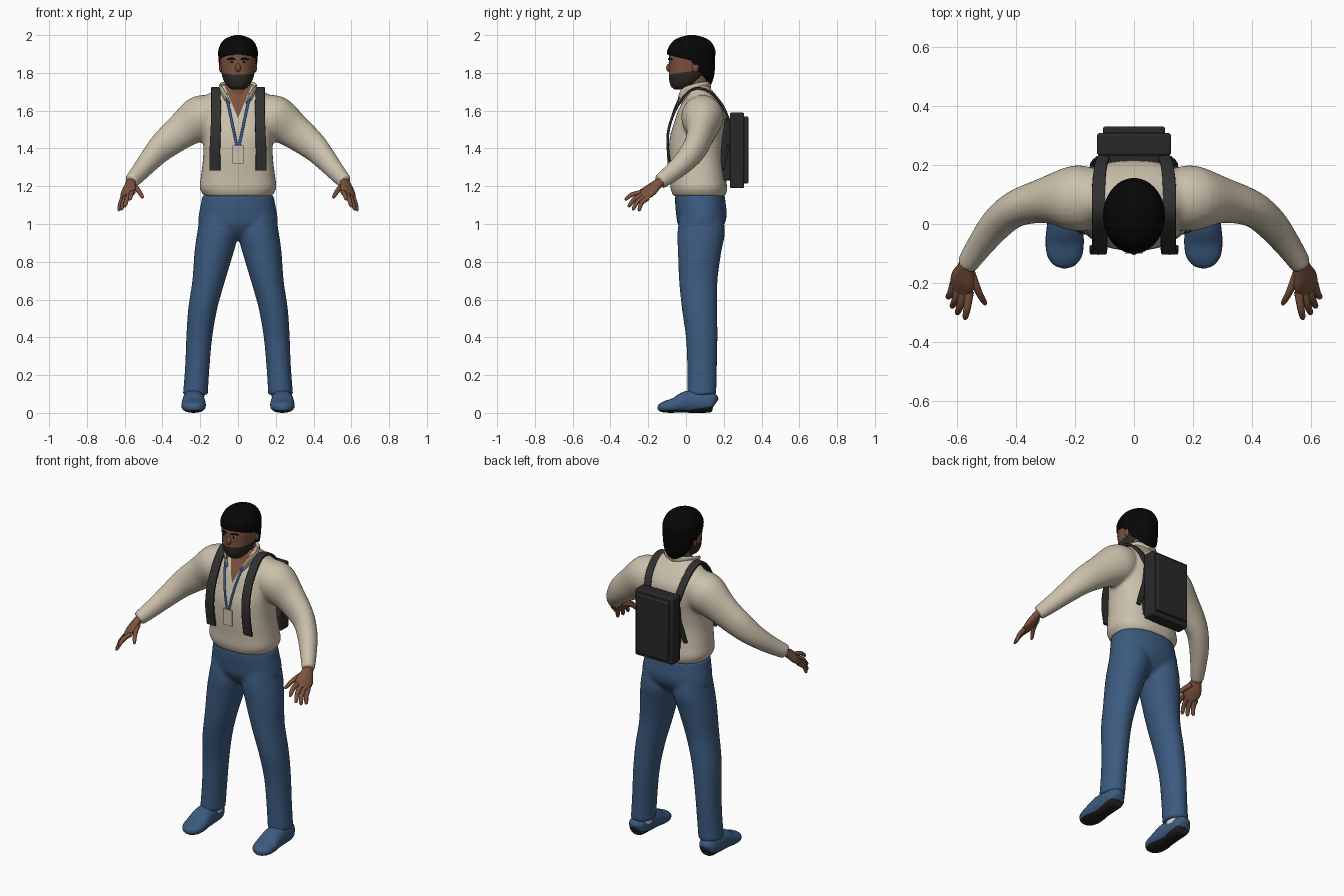
import bpy, bmesh, math
from mathutils import Vector

old = bpy.data.objects.get("Cube")
if old:
    bpy.data.objects.remove(old, do_unlink=True)


def material(name, *rgb):
    m = bpy.data.materials.new(name)
    m.use_nodes = True
    m.diffuse_color = (*rgb, 1)
    bsdf = m.node_tree.nodes["Principled BSDF"]
    bsdf.inputs["Base Color"].default_value = (*rgb, 1)
    bsdf.inputs["Roughness"].default_value = 0.8
    return m


CREAM = material("cream_cloth", .60, .53, .41)
DENIM = material("blue_denim", .044, .103, .212)
SKIN = material("brown_skin", .2, .085, .048)
HAIR = material("black_hair", .002, .002, .002)
BEARD = material("dark_beard", .028, .023, .018)
PACK = material("pack_black", .022, .022, .022)
STRAP = material("strap_grey", .03, .03, .03)
WHITE = material("off_white", .72, .70, .64)
CORD = material("cord_blue", .03, .1, .28)
SOLE = material("sole_black", .015, .014, .013)


def smooth_sections(secs, steps):
    """Catmull-Rom interpolation of (x, y, z, a, b) sections."""
    out = []
    for i in range(len(secs) - 1):
        p0, p1, p2, p3 = (Vector(secs[min(max(j, 0), len(secs) - 1)]) for j in range(i - 1, i + 3))
        for k in range(steps):
            t = k / steps
            out.append(p1 + (p2 - p0) * (t / 2) + (p0 * 2 - p1 * 5 + p2 * 4 - p3) * (t * t / 2)
                       + (p1 * 3 - p0 - p2 * 3 + p3) * (t ** 3 / 2))
    return out + [Vector(secs[-1])]


def loft(bm, secs, side=None, power=2, n=24, steps=4):
    """Skin ellipses along sections; level rings unless a side vector is given."""
    pts = smooth_sections(secs, steps)
    rings = []
    for i, p in enumerate(pts):
        u, v = Vector((1, 0, 0)), Vector((0, 1, 0))
        if side:
            t = Vector(pts[min(i + 1, len(pts) - 1)][:3]) - Vector(pts[max(i - 1, 0)][:3])
            v = t.cross(Vector(side)).normalized()
            u = v.cross(t).normalized()
        ring = []
        for k in range(n):
            c, s = math.cos(math.tau * k / n), math.sin(math.tau * k / n)
            ca = math.copysign(abs(c) ** (2 / power), c) * p[3]
            sb = math.copysign(abs(s) ** (2 / power), s) * p[4]
            ring.append(bm.verts.new(Vector(p[:3]) + u * ca + v * sb))
        rings.append(ring)
    for r, q in zip(rings, rings[1:]):
        for k in range(n):
            bm.faces.new((r[k], r[(k + 1) % n], q[(k + 1) % n], q[k]))
    bm.faces.new(rings[0])
    bm.faces.new(rings[-1])


def shade(ob):
    ob.data.shade_smooth()
    ob.data.set_sharp_from_angle(angle=math.radians(50))


def finish(name, bm, *mats, mirror=False):
    bmesh.ops.recalc_face_normals(bm, faces=bm.faces[:])
    me = bpy.data.meshes.new(name)
    bm.to_mesh(me)
    bm.free()
    for m in mats:
        me.materials.append(m)
    ob = bpy.data.objects.new(name, me)
    bpy.context.collection.objects.link(ob)
    if mirror:
        ob.modifiers.new("Mirror", 'MIRROR').use_mirror_merge = False
    shade(ob)
    return ob


def part(name, secs, *mats, mirror=False, **kw):
    bm = bmesh.new()
    loft(bm, secs, **kw)
    return finish(name, bm, *mats, mirror=mirror)


def fuse(ob, *mats):
    """Merge overlapping lofts into one smooth skin."""
    rm = ob.modifiers.new("Remesh", 'REMESH')
    rm.mode, rm.voxel_size = 'VOXEL', .01
    sm = ob.modifiers.new("Smooth", 'SMOOTH')
    sm.factor, sm.iterations = .5, 5
    dg = bpy.context.evaluated_depsgraph_get()
    me = bpy.data.meshes.new_from_object(ob.evaluated_get(dg))
    ob.modifiers.clear()
    ob.data = me
    me.materials.clear()
    for m in mats:
        me.materials.append(m)
    shade(ob)


def cut(bm, planes):
    for co, no in planes:
        bmesh.ops.bisect_plane(bm, geom=bm.verts[:] + bm.edges[:] + bm.faces[:], plane_co=co, plane_no=no)


def paint(ob, planes, rule):
    """Cut along planes, then give the second colour to faces the rule picks."""
    bm = bmesh.new()
    bm.from_mesh(ob.data)
    cut(bm, planes)
    for f in bm.faces:
        f.material_index = int(rule(f.calc_center_median()))
    bm.to_mesh(ob.data)
    bm.free()
    shade(ob)


def ball(name, loc, size, mat, mirror=False):
    bm = bmesh.new()
    bmesh.ops.create_uvsphere(bm, u_segments=16, v_segments=10, radius=1)
    bmesh.ops.scale(bm, vec=size, verts=bm.verts)
    bmesh.ops.translate(bm, vec=loc, verts=bm.verts)
    return finish(name, bm, mat, mirror=mirror)


def box(name, lo, hi, mat, bevel=0):
    bm = bmesh.new()
    bmesh.ops.create_cube(bm, size=1)
    lo, hi = Vector(lo), Vector(hi)
    bmesh.ops.scale(bm, vec=hi - lo, verts=bm.verts)
    bmesh.ops.translate(bm, vec=(lo + hi) / 2, verts=bm.verts)
    ob = finish(name, bm, mat)
    if bevel:
        b = ob.modifiers.new("Bevel", 'BEVEL')
        b.width, b.segments = bevel, 2


# Shirt: torso and sleeves fused, with an open V at the chest
torso = [(1.148, .07, .18, .138), (1.19, .068, .203, .15), (1.25, .063, .197, .147), (1.35, .055, .185, .145),
         (1.45, .06, .185, .147), (1.53, .075, .198, .14), (1.6, .085, .2, .127), (1.65, .085, .195, .1),
         (1.69, .08, .155, .073), (1.72, .07, .105, .058), (1.74, .07, .075, .05)]
sleeve = [(.13, .085, 1.59, .1, .1), (.2, .087, 1.56, .118, .112), (.3, .08, 1.49, .094, .078),
          (.4, .052, 1.41, .077, .062), (.465, 0, 1.34, .062, .056), (.52, -.07, 1.275, .05, .046),
          (.568, -.14, 1.222, .041, .036)]
bm = bmesh.new()
loft(bm, [(0, y, z, a, b) for z, y, a, b in torso], power=2.4, n=40)
for s in (1, -1):
    loft(bm, [(s * x, *rest) for x, *rest in sleeve], side=(0, 0, 1))
shirt = finish("shirt", bm, CREAM, SKIN)
fuse(shirt, CREAM, SKIN)
paint(shirt, [((0, 0, 1.56), (1, 0, -.42)), ((0, 0, 1.56), (1, 0, .42))],
      lambda c: c.y < .06 and abs(c.x) < (c.z - 1.56) * .42)
part("collar", [(0, .125, 1.73, .018, .008), (.06, .105, 1.735, .02, .008), (.09, .045, 1.718, .025, .008),
                (.076, -.008, 1.69, .028, .008), (.047, -.038, 1.64, .012, .006)],
     CREAM, mirror=True, side=(.25, 0, 1), n=12)
part("undershirt", [(0, .073, 1.12, .178, .125), (0, .072, 1.165, .178, .127)], WHITE, n=40)

# Trousers: hips and legs fused
leg = [(.226, .083, .094, .066, .077), (.215, .085, .25, .065, .079), (.205, .083, .4, .069, .084),
       (.187, .072, .55, .077, .094), (.155, .065, .7, .087, .102), (.127, .072, .85, .104, .115),
       (.107, .08, .95, .11, .126), (.1, .082, 1.05, .1, .115)]
hips = [(.92, .07, .05, .05), (.95, .075, .13, .09), (1, .08, .205, .124), (1.05, .082, .207, .134),
        (1.1, .077, .198, .134), (1.154, .073, .188, .132)]
bm = bmesh.new()
loft(bm, [(0, y, z, a, b) for z, y, a, b in hips], power=2.2, n=40)
for s in (1, -1):
    loft(bm, [(s * x, *rest) for x, *rest in leg])
trousers = finish("trousers", bm, DENIM)
fuse(trousers, DENIM)

# Shoes with dark soles, and socks
part("socks", [(.226, .085, .07, .046, .058), (.226, .085, .112, .05, .062)], WHITE, mirror=True)
shoe = [(.157, .05, .015, .02), (.14, .056, .047, .052), (.06, .06, .056, .06), (0, .057, .06, .057),
        (-.06, .04, .065, .04), (-.11, .032, .058, .031), (-.14, .027, .035, .02), (-.15, .026, .008, .006)]
shoes = part("shoes", [(.235, y, z, a, b) for y, z, a, b in shoe], DENIM, SOLE,
             mirror=True, side=(1, 0, 0), power=2.3)
paint(shoes, [((0, 0, .016), (0, 0, 1)), ((0, 0, .012), (0, -.18, 1))],
      lambda c: c.z < max(.016, .012 + .18 * c.y))

# Hands: palm, thumb and four fingers
index, pinky = Vector((.553, -.232, 1.17)), Vector((.615, -.2, 1.135))
across = pinky - index
part("palms", [(.562, -.12, 1.232, .028, .022), (.57, -.15, 1.212, .032, .022), (.58, -.19, 1.178, .048, .022),
               (.586, -.228, 1.147, .042, .015)], SKIN, mirror=True, side=across, n=16)
tips = [(.573, -.325, 1.13), (.6, -.308, 1.092), (.618, -.285, 1.075), (.632, -.252, 1.07)]
digits = [(index.lerp(pinky, .08 + i * .28), Vector(t)) for i, t in enumerate(tips)]
digits.append((Vector((.553, -.165, 1.2)), Vector((.503, -.275, 1.14))))
bm = bmesh.new()
for root, tip in digits:
    mid = root.lerp(tip, .5) + Vector((0, -.008, .008))
    loft(bm, [(*root, .016, .014), (*mid, .013, .012), (*root.lerp(tip, .9), .01, .009), (*tip, .003, .003)],
         side=across, n=10, steps=3)
finish("fingers", bm, SKIN, mirror=True)

# Neck and head with a beard cut into the jaw
part("neck", [(0, .065, 1.62, .06, .055), (0, .062, 1.7, .06, .06), (0, .062, 1.8, .062, .064)], SKIN)
skull = [(1.712, -.03, .03, .03), (1.73, -.015, .057, .065), (1.77, .002, .08, .092), (1.82, .02, .09, .11),
         (1.87, .025, .096, .116), (1.92, .03, .094, .113), (1.97, .03, .065, .075)]
head = part("head", [(0, y, z, a, b) for z, y, a, b in skull], SKIN, BEARD, power=2.1, n=36)
paint(head, [((0, 0, 1.805), (0, -.15, 1)), ((0, .085, 0), (0, 1, 0))],
      lambda c: c.z < 1.805 + .15 * c.y and c.y < .085)
ball("nose", (0, -.089, 1.827), (.015, .016, .022), SKIN)
ball("ears", (.091, .05, 1.83), (.01, .018, .027), SKIN, mirror=True)
ball("eyes", (.034, -.083, 1.857), (.013, .006, .006), WHITE, mirror=True)
ball("pupils", (.034, -.087, 1.857), (.007, .004, .006), HAIR, mirror=True)
part("eyebrows", [(.015, -.092, 1.871, .003, .004), (.035, -.087, 1.876, .005, .004),
                  (.057, -.074, 1.871, .003, .003)], HAIR, mirror=True, side=(0, 0, 1), n=8)

# Hair: a dome trimmed level over the brow and steeply behind the temples
dome = [(1.73, .055, .068, .075), (1.78, .052, .088, .096), (1.84, .037, .1, .117), (1.88, .029, .104, .125),
        (1.92, .028, .104, .127), (1.96, .03, .088, .106), (1.985, .03, .06, .072), (2, .03, .015, .02)]
bm = bmesh.new()
loft(bm, [(0, y, z, a, b) for z, y, a, b in dome], n=36)
cut(bm, [((0, 0, 1.872), (0, .25, 1)), ((0, .03, 1.86), (0, 1.2, 1))])
low = []
for f in bm.faces:
    c = f.calc_center_median()
    if c.z < min(1.872 - .25 * c.y, 1.86 - 1.2 * (c.y - .03)):
        low.append(f)
bmesh.ops.delete(bm, geom=low, context='FACES')
hair = finish("hair", bm, HAIR)
hair.modifiers.new("Rim", 'SOLIDIFY').thickness = .014

# Backpack with shoulder straps
box("pack_panel", (-.1, .17, 1.23), (.1, .24, 1.56), PACK, .01)
box("pack_body", (-.125, .232, 1.19), (.125, .308, 1.59), PACK, .008)
box("pack_pocket", (-.105, .28, 1.215), (.105, .33, 1.57), PACK, .006)
band = [(.122, -.078, 1.285), (.122, -.096, 1.4), (.118, -.092, 1.5), (.116, -.058, 1.6), (.117, -.01, 1.675),
        (.118, .04, 1.715), (.12, .1, 1.712), (.118, .155, 1.675), (.112, .2, 1.615), (.1, .23, 1.54)]
part("shoulder_straps", [(*p, .029 - .001 * i, .007) for i, p in enumerate(band)], STRAP,
     mirror=True, side=(1, 0, 0), power=5, n=16)
part("lower_straps", [(.11, .225, 1.42, .018, .006), (.124, .212, 1.35, .018, .006), (.138, .2, 1.29, .012, .006)],
     STRAP, mirror=True, side=(1, 0, 0), power=5, n=16)

# Neck cord and badge
part("neck_cord", [(.064, -.025, 1.69, .007, .003), (.045, -.066, 1.6, .007, .003), (.024, -.09, 1.5, .007, .003),
                   (.006, -.096, 1.41, .007, .003)], CORD, mirror=True, side=(1, 0, 0), n=8)
box("badge", (-.03, -.1, 1.32), (.03, -.093, 1.415), CREAM)
